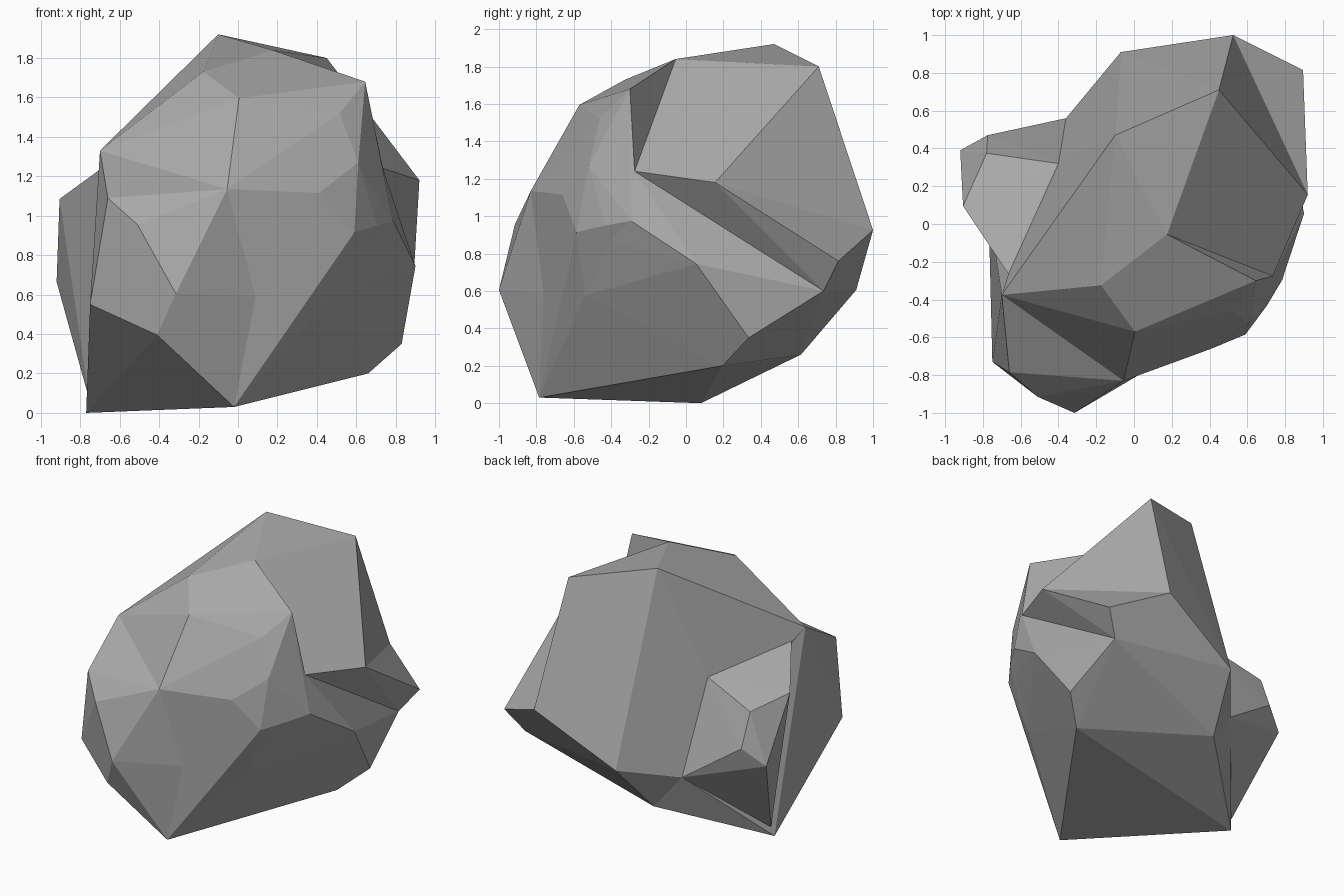
import bpy
import bmesh
import math

default_cube = bpy.data.objects.get("Cube")
if default_cube:
    bpy.data.objects.remove(default_cube, do_unlink=True)

# One plain stone colour
stone = bpy.data.materials.new("grey_stone")
stone.use_nodes = True
colour = (0.4, 0.4, 0.4, 1.0)
stone.diffuse_color = colour
shader = next(n for n in stone.node_tree.nodes if n.type == "BSDF_PRINCIPLED")
shader.inputs["Base Color"].default_value = colour

# Corners shared by several chunks of the boulder
peak = (-0.10, 0.47, 1.92)
crown_back = (0.175, -0.055, 1.84)
crown_side = (-0.175, -0.325, 1.73)
shoulder = (-0.70, -0.375, 1.33)
brow = (-0.055, -0.83, 1.135)
temple = (0.41, -0.66, 1.115)
jaw_back = (0.705, -0.43, 0.95)
jaw_front = (0.59, -0.585, 0.915)
cheek = (0.465, -0.54, 0.575)
notch = (0.735, -0.275, 1.24)
notch_foot = (0.785, -0.295, 0.975)
overhang = (0.92, 0.155, 1.18)
groove_end = (0.78, 0.735, 0.60)
back_corner = (0.525, 1.0, 0.925)
back_ledge = (-0.07, 0.91, 0.605)
back_hollow = (-0.36, 0.56, 0.50)
back_foot = (-0.17, 0.615, 0.26)
front_foot = (-0.02, -0.785, 0.03)
side_foot = (-0.77, 0.08, 0.0)
far_foot = (0.66, 0.195, 0.20)
lump_front = (-0.665, -0.265, 1.26)
lump_back = (-0.40, 0.32, 1.15)


def chipped_chunk(name, *corners):
    """Faceted stone chunk wrapped tightly around its corner points."""
    bm = bmesh.new()
    for corner in corners:
        bm.verts.new(corner)
    hull = bmesh.ops.convex_hull(bm, input=list(bm.verts))
    spare = {g for g in hull["geom_interior"] + hull["geom_unused"]
             if isinstance(g, bmesh.types.BMVert) and g.is_valid}
    if spare:
        bmesh.ops.delete(bm, geom=list(spare), context="VERTS")
    bmesh.ops.dissolve_limit(bm, angle_limit=math.radians(1.5),
                             verts=list(bm.verts), edges=list(bm.edges))
    bmesh.ops.recalc_face_normals(bm, faces=list(bm.faces))
    mesh = bpy.data.meshes.new(name)
    bm.to_mesh(mesh)
    bm.free()
    mesh.materials.append(stone)
    bpy.context.collection.objects.link(bpy.data.objects.new(name, mesh))


# Rounded crown at the front
chipped_chunk("front_crown", crown_back, crown_side, shoulder, brow, temple,
              jaw_back, jaw_front, notch, notch_foot,
              (0.005, -0.57, 1.595), (0.515, -0.46, 1.52),
              (0.645, -0.30, 1.68), (0.61, -0.52, 1.27))

# Bulging belly under the crown
chipped_chunk("front_belly", shoulder, brow, cheek, front_foot, side_foot, notch,
              (-0.315, -1.0, 0.605), (-0.51, -0.915, 0.955), (-0.66, -0.785, 1.09),
              (-0.75, -0.73, 0.55), (-0.41, -0.92, 0.395))

# Recessed facet beside the belly
chipped_chunk("front_cheek", brow, temple, jaw_front, jaw_back, cheek,
              notch, notch_foot, front_foot)

# Tall slab leaning over the back
chipped_chunk("back_slab", peak, crown_back, crown_side, shoulder, notch, overhang,
              back_corner, back_ledge, back_hollow, lump_front, lump_back,
              (0.45, 0.71, 1.80))

# Ledge hanging over the side groove
chipped_chunk("back_overhang", notch, overhang, back_corner, back_ledge, groove_end,
              (0.895, 0.815, 0.76))

# Wedge below the side groove
chipped_chunk("side_wedge", notch, notch_foot, jaw_front, cheek, groove_end,
              back_ledge, back_hollow, back_foot, far_foot, front_foot,
              (0.90, 0.055, 0.745), (0.83, 0.335, 0.35))

# Foot filling the underside
chipped_chunk("base_foot", shoulder, notch, back_hollow, back_foot, far_foot,
              front_foot, side_foot)

# Small lump on the side, rooted inside the body
chipped_chunk("side_lump", back_hollow, lump_front, lump_back,
              (-0.78, 0.375, 1.02), (-0.905, 0.095, 1.085), (-0.775, 0.47, 0.785),
              (-0.92, 0.39, 0.665), (-0.755, 0.10, 0.07), (-0.45, 0.10, 0.60))
